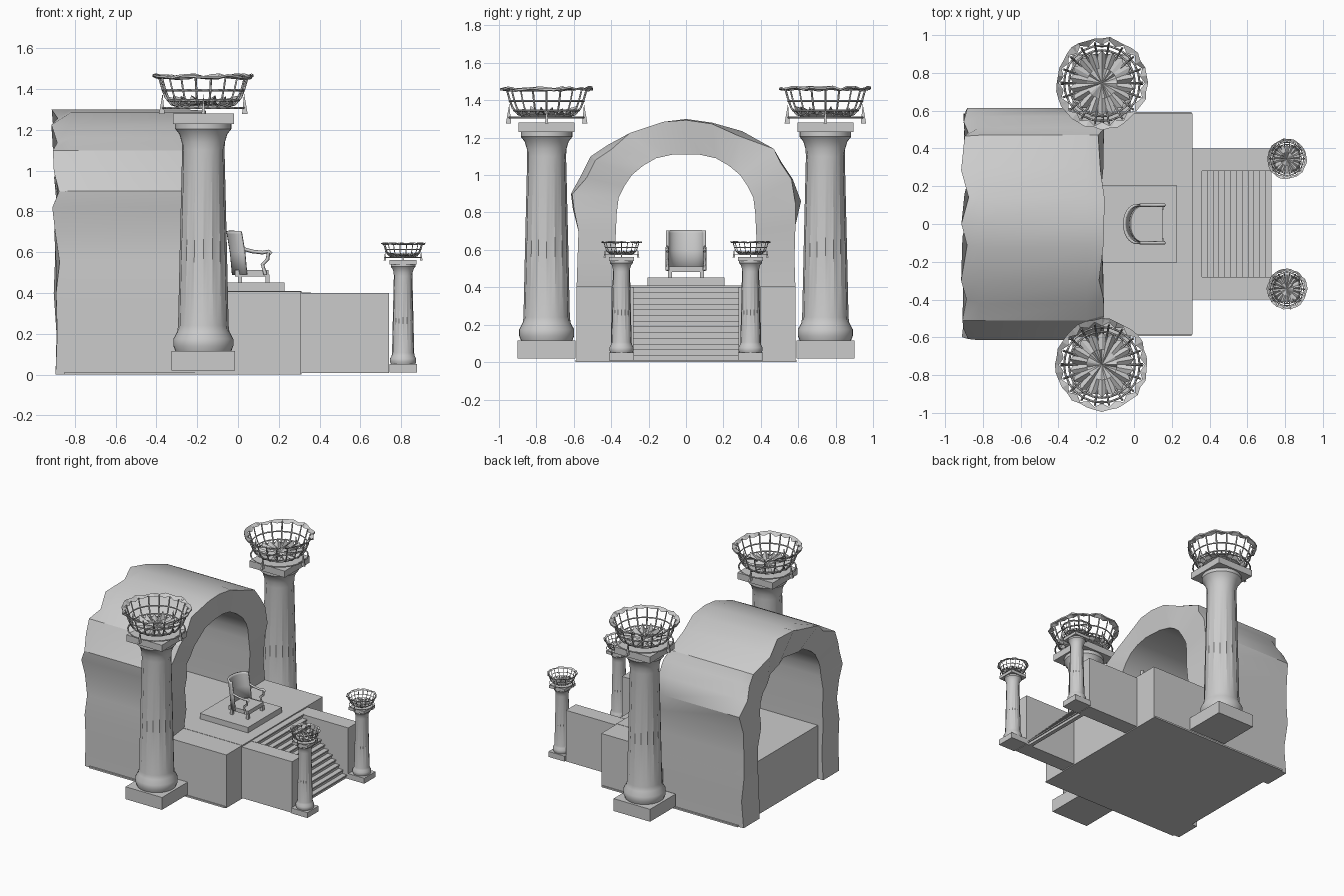
import bpy, bmesh, math, random
from mathutils import Vector

if "Cube" in bpy.data.objects:
    bpy.data.objects.remove(bpy.data.objects["Cube"])

random.seed(4)
TAU = math.tau


def mesh(name, verts, faces, smooth=None):
    me = bpy.data.meshes.new(name)
    me.from_pydata([tuple(v) for v in verts], [], faces)
    bm = bmesh.new()
    bm.from_mesh(me)
    bmesh.ops.recalc_face_normals(bm, faces=bm.faces)
    bm.to_mesh(me)
    bm.free()
    ob = bpy.data.objects.new(name, me)
    bpy.context.collection.objects.link(ob)
    if smooth:
        bpy.context.view_layer.objects.active = ob
        ob.select_set(True)
        bpy.ops.object.shade_smooth_by_angle(angle=math.radians(smooth))
        ob.select_set(False)
    return ob


def box(name, x0, x1, y0, y1, z0, z1):
    v = [(x, y, z) for x in (x0, x1) for y in (y0, y1) for z in (z0, z1)]
    return mesh(name, v, [(0, 1, 3, 2), (4, 6, 7, 5), (0, 4, 5, 1),
                          (2, 3, 7, 6), (0, 2, 6, 4), (1, 5, 7, 3)])


def rods(name, paths, depth):
    """Thin four-sided bars; each path is (points, closed)."""
    cu = bpy.data.curves.new(name, 'CURVE')
    cu.dimensions = '3D'
    cu.bevel_depth = depth
    cu.bevel_resolution = 0
    cu.use_fill_caps = True
    for pts, closed in paths:
        sp = cu.splines.new('POLY')
        sp.points.add(len(pts) - 1)
        for p, c in zip(sp.points, pts):
            p.co = (*c, 1)
        sp.use_cyclic_u = closed
    ob = bpy.data.objects.new(name, cu)
    bpy.context.collection.objects.link(ob)
    return ob


def loft(rings):
    """Verts and quads joining equal closed rings."""
    n = len(rings[0])
    faces = [(k * n + i, k * n + (i + 1) % n, (k + 1) * n + (i + 1) % n, (k + 1) * n + i)
             for k in range(len(rings) - 1) for i in range(n)]
    return [p for r in rings for p in r], faces


def brazier_column(tag, cx, cy, z0, s):
    def P(r, a, z):
        return Vector((cx + s * r * math.cos(a), cy + s * r * math.sin(a), z0 + s * (z - 0.02)))

    def slab(name, h, za, zb):
        box(tag + name, cx - h * s, cx + h * s, cy - h * s, cy + h * s, P(0, 0, za).z, P(0, 0, zb).z)

    slab("_plinth", 0.155, 0.02, 0.115)
    slab("_abacus", 0.15, 1.23, 1.28)
    # fluted shaft with base moulding and flared capital: radius, height, flute depth
    prof = [(.135, .11, 0), (.147, .14, 0), (.147, .175, 0), (.128, .21, 0), (.124, .24, .04),
            (.116, .6, .05), (.104, 1.1, .05), (.106, 1.14, 0), (.118, 1.18, 0),
            (.138, 1.205, 0), (.138, 1.235, 0)]
    n = 32
    rings = [[P(r * (1 - f * (i % 2)), TAU * i / n, z) for i in range(n)] for r, z, f in prof]
    v, f = loft(rings)
    mesh(tag + "_shaft", v, f, 35)
    # basket of ribs and hoops
    m = 18
    paths = []
    for i in range(m):
        a = TAU * i / m
        paths.append(([P(r, a, z) for r, z in
                       ((.11, 1.312), (.155, 1.325), (.185, 1.36), (.2, 1.4), (.218, 1.462))], False))
    for r, z in ((.13, 1.315), (.175, 1.345), (.2, 1.395), (.2, 1.308)):
        paths.append(([P(r, TAU * i / 24, z) for i in range(24)], True))
    rods(tag + "_basket", paths, .0055 * s)
    # jagged rim
    k = 36
    outer = [P(random.uniform(.235, .25), TAU * i / k, random.uniform(1.46, 1.478)) for i in range(k)]
    inner = [P(.205 if i % 2 else .228, TAU * i / k, random.uniform(1.445, 1.46)) for i in range(k)]
    low = [p - Vector((0, 0, .01 * s)) for p in outer]
    v, f = loft([inner, outer, low, inner])
    mesh(tag + "_rim", v, f)
    # splintered bed of coals
    edge = [P(.172 if i % 2 else .15, TAU * i / k, random.uniform(1.34, 1.37) if i % 2 else 1.318)
            for i in range(k)]
    mid = [P(.08, TAU * i / k, random.uniform(1.315, 1.345)) for i in range(k)]
    v, f = loft([edge, mid])
    v.append(P(0, 0, 1.325))
    f += [(k + i, k + (i + 1) % k, 2 * k) for i in range(k)]
    mesh(tag + "_coals", v, f)
    bot = [P(.13, TAU * i / k, 1.312) for i in range(k)]
    mesh(tag + "_basket_floor", bot, [tuple(range(k))])
    # wedge feet around the stand hoop
    for j in range(4):
        a = TAU * j / 4
        v = [P(.19, a - .04, 1.277), P(.19, a + .04, 1.277), P(.218, a + .04, 1.277),
             P(.218, a - .04, 1.277), P(.2, a, 1.38)]
        mesh(tag + "_foot", v, [(0, 1, 2, 3), (0, 1, 4), (1, 2, 4), (2, 3, 4), (3, 0, 4)])


for side, tag in ((-1, "front"), (1, "back")):
    brazier_column(tag + "_tall", -.17, side * .745, .02, 1)
    brazier_column(tag + "_small", .81, side * .345, .01, .438)
    # platform side blocks and stair walls
    y = sorted((side * .39, side * .585))
    box(tag + "_platform_block", -.21, .31, *y, 0, .408)
    y = sorted((side * .28, side * .40))
    box(tag + "_stair_wall", .305, .74, *y, .008, .4)

# platform
box("platform", -.85, .312, -.395, .395, 0, .41)
box("ground_slab", -.85, .305, -.592, .592, 0, .012)
box("throne_dais", -.18, .228, -.205, .205, .405, .452)

# stairs with nosings and an open sloping underside
steps = 13
rise, run = .395 / steps, .40 / steps
prof = []
for i in range(steps):
    x, z = .322 + run * (i + 1), .402 - rise * i
    prof += [(x - run - .002, z), (x + .006, z), (x + .006, z - .01), (x - .002, z - .01)]
prof += [(.72, .008), (.69, .008), (.31, .36), (.31, .402)]
n = len(prof)
v, f = loft([[(x, y, z) for x, z in prof] for y in (-.285, .285)])
mesh("stairs", v, f + [tuple(range(n)), tuple(range(n, 2 * n))])

# rough vaulted tunnel: outer and inner cross-section points (y, z)
out = [(-.58, 0), (-.58, .2), (-.585, .4), (-.58, .55), (-.575, .7), (-.605, .82), (-.615, .9),
       (-.56, 1.0), (-.51, 1.1), (-.42, 1.16), (-.3, 1.225), (-.12, 1.285), (0, 1.3), (.14, 1.28),
       (.3, 1.235), (.47, 1.14), (.51, 1.07), (.57, .98), (.615, .86), (.585, .73), (.58, .55),
       (.585, .4), (.58, .2), (.58, 0)]
inn = [(-.385, 0), (-.385, .2), (-.385, .4), (-.38, .55), (-.375, .7), (-.37, .8), (-.36, .88),
       (-.33, .94), (-.29, 1.0), (-.23, 1.05), (-.16, 1.09), (-.07, 1.11), (0, 1.115)]
inn += [(-y, z) for y, z in reversed(inn[1:-1])] + [(.385, 0)]
m = len(out)


def section(x, sign=0):
    """Closed ring; sign marks a broken end, chipped inward."""
    ring = []
    for i, (y, z) in enumerate(out):
        dx = random.uniform(-.02, .022) * sign if z > .1 else 0
        c = random.choice((0, .01, .05)) if sign and z > .75 else 0
        ring.append((x + dx, y * (1 - c), z - c * max(0, z - .7)))
    for i in reversed(range(m)):
        y, z = inn[round(i * (len(inn) - 1) / (m - 1))]
        dx = random.uniform(-.02, .015) * sign if z > .1 else 0
        ring.append((x + dx, y, z))
    return ring


v, f = loft([section(-.895, -1), section(-.82), section(-.25), section(-.175, 1)])
for b in (0, 3 * 2 * m):
    f += [(b + i, b + i + 1, b + 2 * m - 2 - i, b + 2 * m - 1 - i) for i in range(m - 1)]
mesh("vaulted_tunnel", v, f, 28)

# throne: curved back shell, seat, legs, arms
rows = []
for z, cx in ((.49, .045), (.6, .035), (.69, .02), (.704, .016)):
    rows.append([(cx - .068 * math.sin(math.pi * j / 16), .1 * math.cos(math.pi * j / 16), z)
                 for j in range(17)])
v = [p for r in rows for p in r]
f = [(k * 17 + j, k * 17 + j + 1, k * 17 + j + 18, k * 17 + j + 17) for k in range(3) for j in range(16)]
back = mesh("throne_back", v, f, 40)
sol = back.modifiers.new("thick", 'SOLIDIFY')
sol.thickness = .014
sol.offset = 0
box("throne_seat", -.015, .15, -.092, .092, .482, .512)
for side in (-1, 1):
    y = side * .1
    for x in (.0, .135):
        yy = sorted((side * .075, side * .097))
        box("throne_leg", x, x + .02, *yy, .45, .49)
    rods("throne_arm", [([(.03, y, .615), (.07, y, .604), (.12, y, .598), (.15, y, .604), (.163, y, .592)], False),
                        ([(.15, y, .6), (.145, y, .565), (.12, y, .54), (.135, y, .49)], False)], .009)
